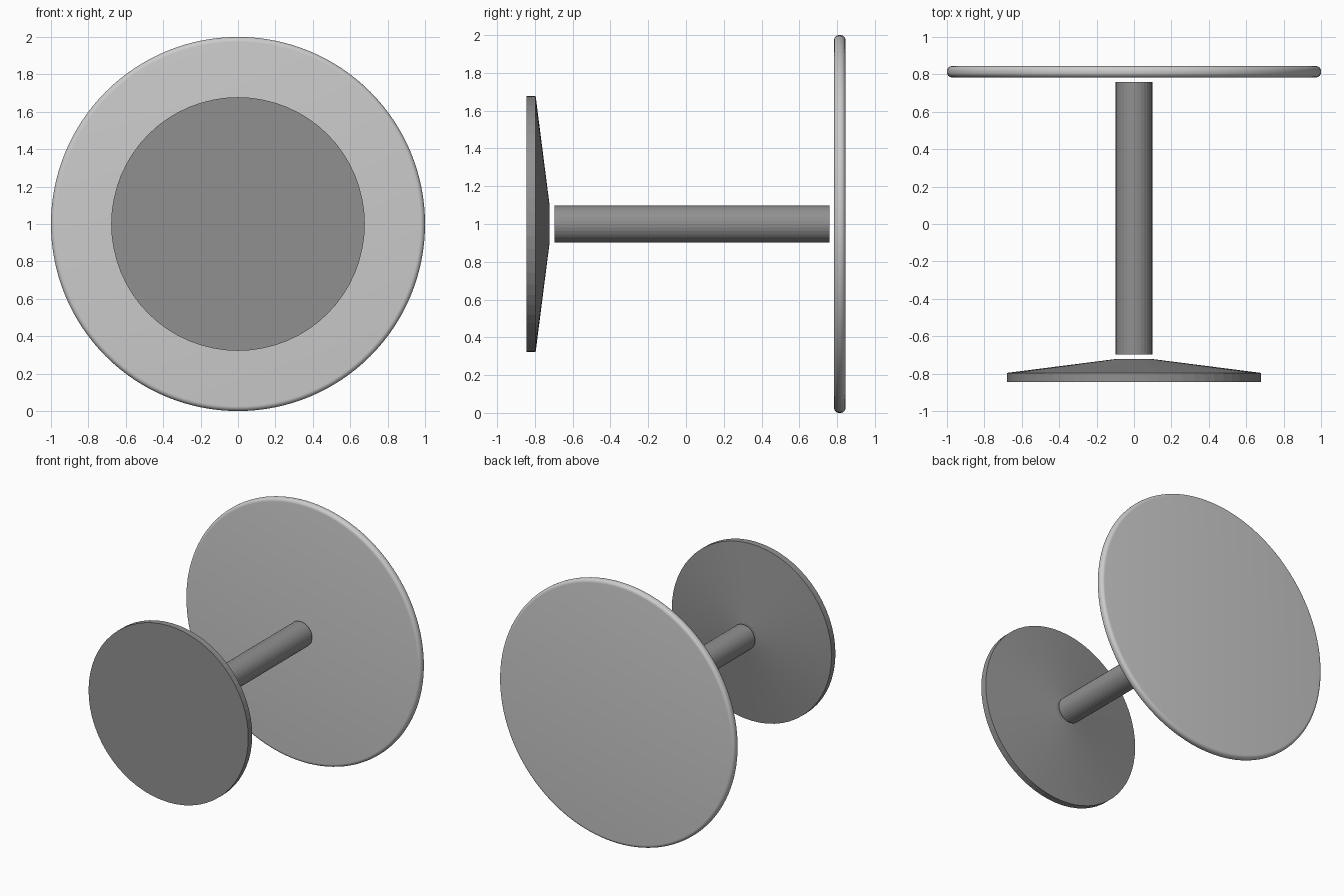
import bpy, bmesh, math

if "Cube" in bpy.data.objects:
    bpy.data.objects.remove(bpy.data.objects["Cube"])

dark = bpy.data.materials.new("dark_grey")
dark.diffuse_color = (0.28, 0.28, 0.28, 1)
dark.use_nodes = True
dark.node_tree.nodes["Principled BSDF"].inputs["Base Color"].default_value = dark.diffuse_color


def lathe(name, profile, sides, angle, material=None):
    """Revolve (radius, y) points around the y axis at z = 1, with capped ends."""
    bm = bmesh.new()
    rings = []
    for r, y in profile:
        ring = []
        for i in range(sides):
            a = 2 * math.pi * i / sides
            ring.append(bm.verts.new((r * math.sin(a), y, 1 + r * math.cos(a))))
        rings.append(ring)
    for lo, hi in zip(rings, rings[1:]):
        for i in range(sides):
            j = (i + 1) % sides
            bm.faces.new((lo[i], lo[j], hi[j], hi[i]))
    bm.faces.new(rings[0])
    bm.faces.new(rings[-1])
    bmesh.ops.recalc_face_normals(bm, faces=bm.faces)
    mesh = bpy.data.meshes.new(name)
    bm.to_mesh(mesh)
    bm.free()
    ob = bpy.data.objects.new(name, mesh)
    bpy.context.collection.objects.link(ob)
    if material:
        mesh.materials.append(material)
    bpy.ops.object.select_all(action='DESELECT')
    ob.select_set(True)
    bpy.context.view_layer.objects.active = ob
    bpy.ops.object.shade_smooth_by_angle(angle=math.radians(angle))
    return ob


# Conical foot plate with a straight rim
lathe("base", [(0.678, -0.844), (0.678, -0.796), (0.098, -0.722)], 64, 5, dark)

# Column, with a small gap at each end
lathe("column", [(0.098, -0.697), (0.098, 0.759)], 32, 5, dark)

# Round table top with a rounded edge
y0, y1, b = 0.784, 0.844, 0.026
arc = [math.radians(90 * k / 6) for k in range(7)]
front = [(1 - b + b * math.sin(a), y0 + b - b * math.cos(a)) for a in arc]
back = [(r, y0 + y1 - y) for r, y in reversed(front)]
lathe("table_top", front + back, 128, 30)
